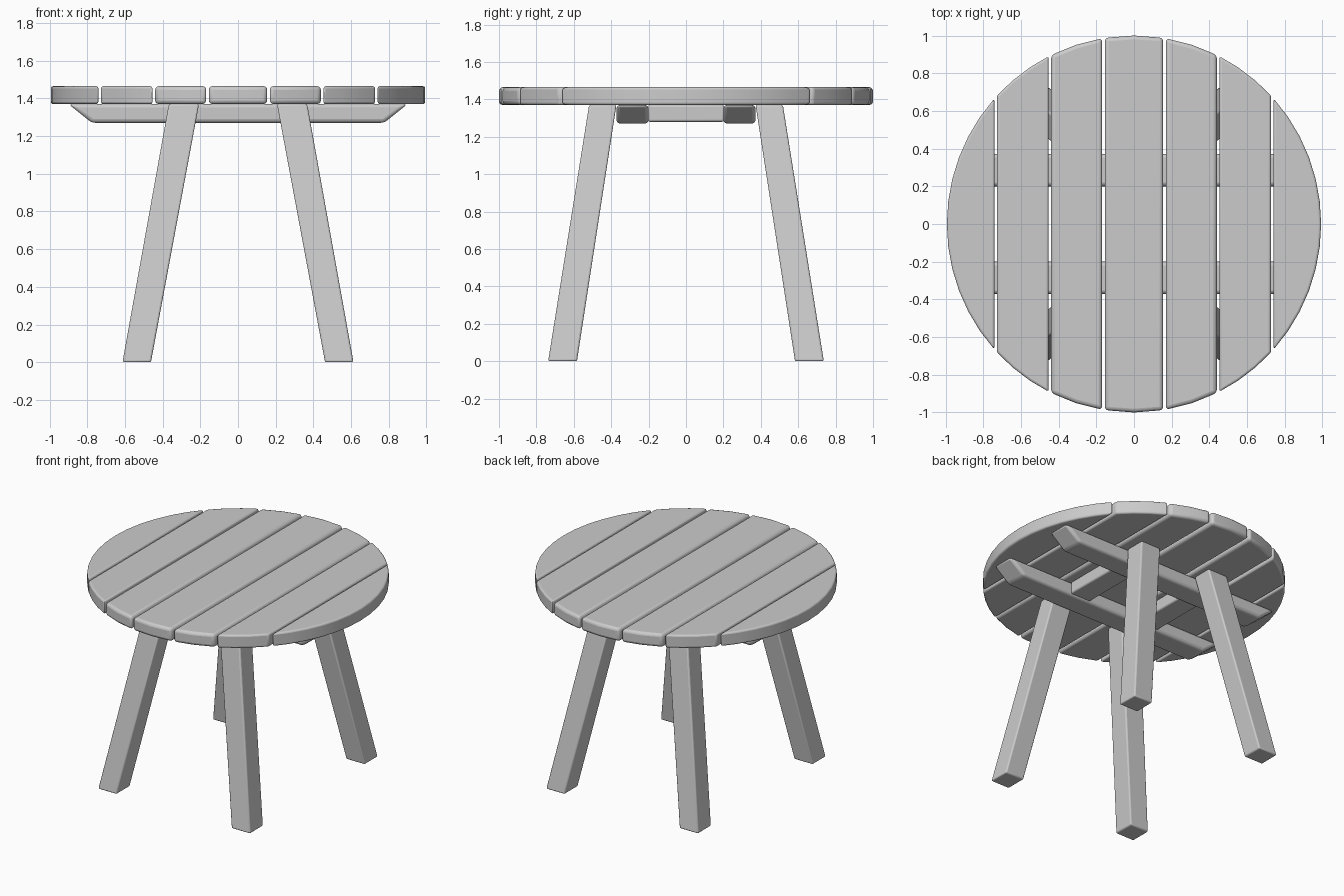
import bpy, math

if "Cube" in bpy.data.objects:
    bpy.data.objects.remove(bpy.data.objects["Cube"])

TOP, UNDER = 1.465, 1.37


def prism(name, loop_a, loop_b, bevel):
    """Solid joining two matching point loops, with rounded edges."""
    n = len(loop_a)
    faces = [list(range(n))[::-1], list(range(n, 2 * n))]
    faces += [(i, (i + 1) % n, n + (i + 1) % n, n + i) for i in range(n)]
    mesh = bpy.data.meshes.new(name)
    mesh.from_pydata(loop_a + loop_b, [], faces)
    ob = bpy.data.objects.new(name, mesh)
    bpy.context.collection.objects.link(ob)
    # consistent outward normals
    import bmesh
    bm = bmesh.new()
    bm.from_mesh(mesh)
    bmesh.ops.recalc_face_normals(bm, faces=bm.faces[:])
    bm.to_mesh(mesh)
    bm.free()
    mod = ob.modifiers.new("rounding", 'BEVEL')
    mod.width, mod.segments = bevel, 3
    mod.limit_method, mod.angle_limit = 'ANGLE', math.radians(30)
    bpy.ops.object.select_all(action='DESELECT')
    ob.select_set(True)
    bpy.context.view_layer.objects.active = ob
    bpy.ops.object.shade_smooth_by_angle(angle=math.radians(35))
    return ob


def rect(x0, x1, y0, y1, z):
    return [(x0, y0, z), (x1, y0, z), (x1, y1, z), (x0, y1, z)]


# table top planks, cut to a circle
def plank(name, x0, x1, bevel):
    rx = 0.993
    a0, a1 = (math.acos(max(-1, min(1, x / rx))) for x in (x0, x1))
    n = max(2, round((a0 - a1) / math.radians(7.5)))
    arc = [(rx * math.cos(a), math.sin(a))
           for a in (a0 + (a1 - a0) * i / n for i in range(n + 1))]
    lower = [(x, -y) for x, y in reversed(arc) if y > 1e-4]
    loop = [p for p in arc if abs(p[1]) > 1e-4 or abs(p[0]) > 0.9] + lower
    return prism(name, [(x, y, UNDER) for x, y in loop],
                 [(x, y, TOP) for x, y in loop], bevel)


cuts = [-1, -0.734, -0.447, -0.162, 0.162, 0.447, 0.734, 1]
gap = 0.007
for i in range(7):
    x0 = cuts[i] + (gap if i else 0)
    x1 = cuts[i + 1] - (gap if i < 6 else 0)
    plank(f"top_plank_{i + 1}", x0, x1, 0.02 if i in (2, 3, 4) else 0.012)

for s, side in ((-1, "front"), (1, "back")):
    # long rail with slanted ends
    profile = [(-0.9, UNDER), (-0.775, 1.27), (0.775, 1.27), (0.9, UNDER)]
    prism(f"{side}_rail", [(x, s * 0.2, z) for x, z in profile],
          [(x, s * 0.372, z) for x, z in profile], 0.02)
    # splayed legs
    for t, lr in ((-1, "left"), (1, "right")):
        foot = rect(t * 0.462, t * 0.613, s * 0.583, s * 0.737, 0)
        head = rect(t * 0.207, t * 0.367, s * 0.372, s * 0.518, UNDER)
        prism(f"{side}_{lr}_leg", foot, head, 0.01)

# short cross pieces between the rails
for t, lr in ((-1, "left"), (1, "right")):
    prism(f"{lr}_cross_piece", rect(t * 0.21, t * 0.375, -0.205, 0.205, 1.28),
          rect(t * 0.21, t * 0.375, -0.205, 0.205, UNDER), 0.012)
